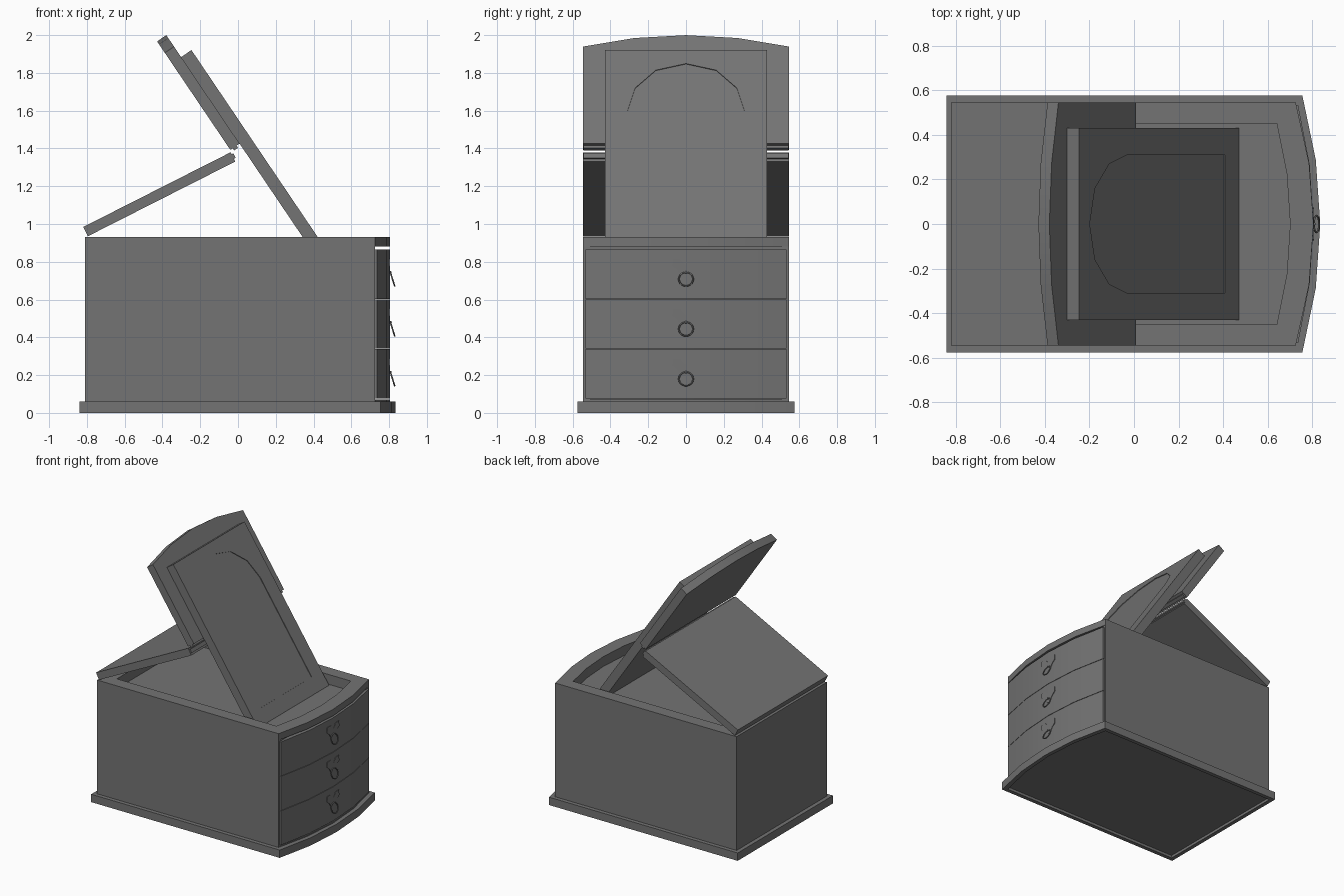
import bpy, bmesh, math
from mathutils import Matrix, Vector

cube = bpy.data.objects.get("Cube")
if cube:
    bpy.data.objects.remove(cube)

COLOUR = (0.175, 0.175, 0.175, 1)
grey = bpy.data.materials.new("grey")
grey.use_nodes = True
grey.diffuse_color = COLOUR
grey.node_tree.nodes["Principled BSDF"].inputs["Base Color"].default_value = COLOUR


def frame(origin, u, v):
    """Local axes: u and v span the profile, their cross product is the depth."""
    u, v = Vector(u).normalized(), Vector(v).normalized()
    m = Matrix((u, v, u.cross(v))).transposed().to_4x4()
    m.translation = origin
    return m


def smooth(obj):
    bpy.ops.object.select_all(action="DESELECT")
    obj.select_set(True)
    bpy.context.view_layer.objects.active = obj
    bpy.ops.object.shade_smooth_by_angle(angle=math.radians(20))


def solid(name, layers, matrix=Matrix()):
    """Each layer is (outer profile, inner profile or None, depth start, depth end)."""
    bm = bmesh.new()
    for outer, inner, d0, d1 in layers:
        n = len(outer)
        loops = [[bm.verts.new((a, b, d)) for a, b in pts]
                 for pts in (outer, inner) if pts for d in (d0, d1)]
        pairs = [(0, 1)] if inner is None else [(0, 1), (1, 3), (3, 2), (2, 0)]
        for p, q in pairs:
            for i in range(n):
                j = (i + 1) % n
                bm.faces.new((loops[p][i], loops[p][j], loops[q][j], loops[q][i]))
        if inner is None:
            bm.faces.new(loops[0])
            bm.faces.new(loops[1])
    bmesh.ops.recalc_face_normals(bm, faces=bm.faces)
    mesh = bpy.data.meshes.new(name)
    bm.to_mesh(mesh)
    bm.free()
    mesh.materials.append(grey)
    obj = bpy.data.objects.new(name, mesh)
    obj.matrix_world = matrix
    bpy.context.collection.objects.link(obj)
    smooth(obj)
    return obj


def bowed(back, front, half, bow):
    """Rectangle whose front edge swells outward."""
    edge = [(front + bow * (1 - t * t), half * t) for t in (-1, -0.5, 0, 0.5, 1)]
    return [(back, -half)] + edge + [(back, half)]


def mirrored(half):
    """Mirror a half profile; points on the axis are kept once."""
    return half + [(a, -b) for a, b in reversed(half) if b]


# Chest: plinth, carcass and a rim around the shallow tray
FLOOR = 0.855
body = bowed(-0.81, 0.725, 0.545, 0.08)
flat_body = bowed(-0.81, 0.725, 0.545, 0)
opening = bowed(-0.71, 0.64, 0.45, 0.06)
solid("plinth", [(bowed(-0.84, 0.755, 0.575, 0.08), body, 0, 0.06)])
solid("bottom_rail", [(body, None, 0.02, 0.07)])
solid("carcass", [(flat_body, None, 0.07, FLOOR), (flat_body, opening, FLOOR, 0.88)])
solid("top_rim", [(body, opening, 0.88, 0.93)])

# Drawers with a winged plate, knob and hanging ring
drawer = bowed(0.725, 0.736, 0.532, 0.069)
wing = [(0, 0.07), (0.03, 0.108), (0.07, 0.108), (0.074, 0.07),
        (0.045, 0.045), (0.03, 0.02), (0, 0)]
plate = wing + [(-a, b) for a, b in reversed(wing[1:-1])]
for i, label in enumerate(("bottom", "middle", "top")):
    z = 0.076 + i * 0.264
    solid(label + "_drawer", [(drawer, None, z, z + 0.261)])
    centre = z + 0.104
    solid(label + "_handle_plate", [(plate, None, 0, 0.007)],
          frame((0.799, 0, centre), (0, 1, 0), (0, 0, 1)))
    bpy.ops.mesh.primitive_torus_add(
        major_radius=0.038, minor_radius=0.004, major_segments=20, minor_segments=8,
        location=(0.818, 0, centre), rotation=(0, math.pi / 2 - 0.3, 0))
    ring = bpy.context.object
    ring.name = label + "_handle_ring"
    bpy.ops.mesh.primitive_uv_sphere_add(
        segments=12, ring_count=8, radius=0.007, location=(0.807, 0, centre + 0.036))
    knob = bpy.context.object
    knob.name = label + "_handle_knob"
    for part in (ring, knob):
        part.data.materials.append(grey)
        for face in part.data.polygons:
            face.use_smooth = True

# Raised lid half with its mirror panel on the front
raised = frame((0.47, 0, 0.86), (-0.56, 0, 0.829), (0, 1, 0))
arch = mirrored([(0.111, 0.31), (0.893, 0.31), (1.037, 0.27), (1.152, 0.16), (1.194, 0)])
border = mirrored([(0, 0.43), (0.893, 0.43), (1.28, 0.43), (1.28, 0.16), (1.28, 0)])
solid("mirror_panel", [(border, None, 0.005, 0.066), (border, arch, 0, 0.005)], raised)
solid("upper_lid", [(bowed(0.727, 1.347, 0.545, 0.073), None, 0.066, 0.125)], raised)

# Folded rear lid half
folded = frame((-0.795, 0, 0.935), (0.892, 0, 0.452), (0, 1, 0))
solid("lower_lid", [(bowed(0, 0.875, 0.545, 0), None, 0, 0.055)], folded)

# Hinge leaves along the two facing lid edges
solid("upper_hinge_leaf", [(bowed(0.713, 0.727, 0.543, 0), None, 0.085, 0.11)], raised)
solid("lower_hinge_leaf", [(bowed(0.875, 0.886, 0.543, 0), None, 0.016, 0.044)], folded)
